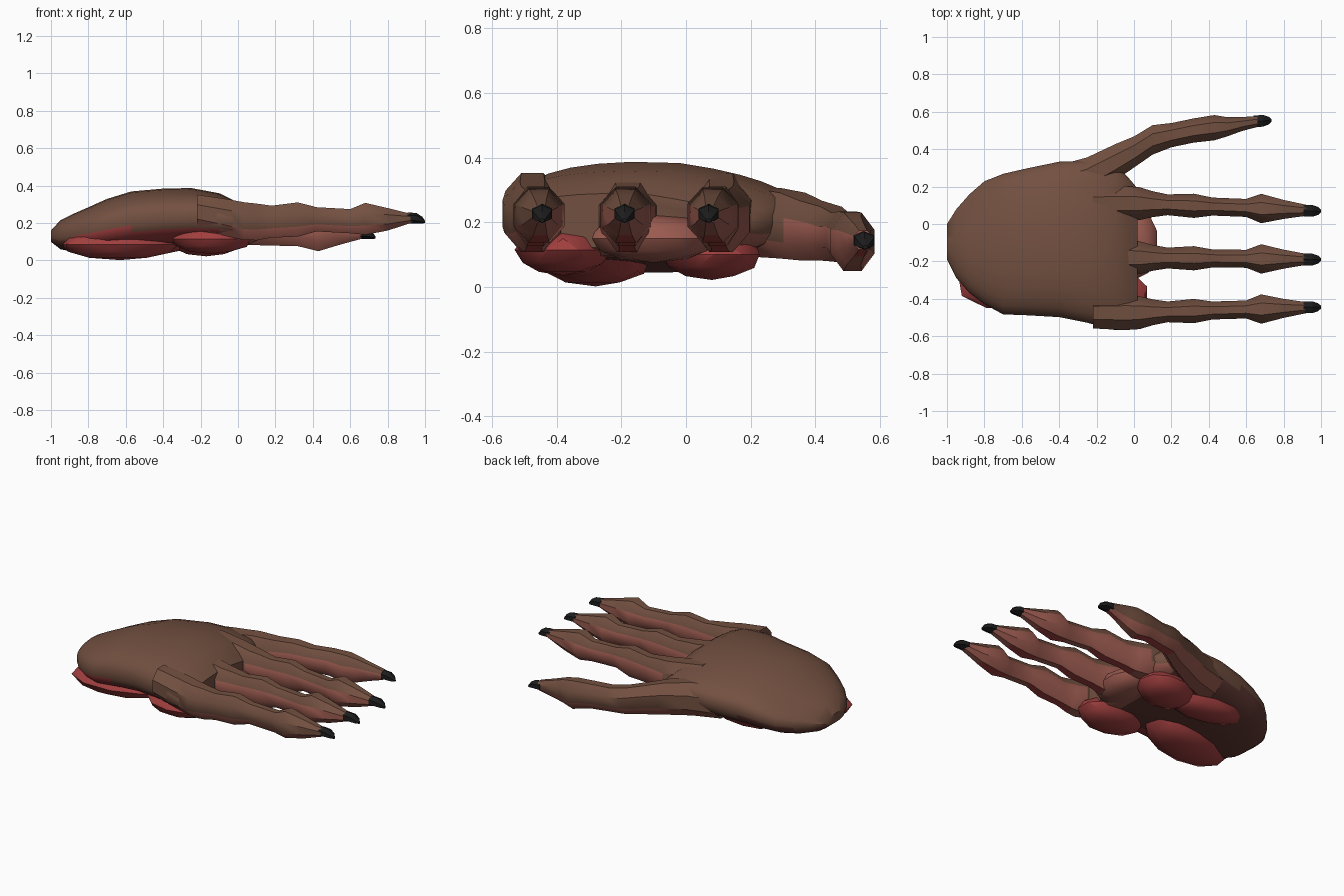
import bpy
import bmesh
from math import cos, sin, pi, radians, copysign
from mathutils import Vector

cube = bpy.data.objects.get("Cube")
if cube:
    bpy.data.objects.remove(cube, do_unlink=True)


def material(name, rgb):
    m = bpy.data.materials.new(name)
    m.use_nodes = True
    m.diffuse_color = (*rgb, 1)
    m.node_tree.nodes["Principled BSDF"].inputs["Base Color"].default_value = (*rgb, 1)
    return m


SKIN, FLESH, PAD, SHADE, CLAW = range(5)
MATS = [
    material("brown skin", (0.17, 0.08, 0.052)),
    material("pink flesh", (0.33, 0.105, 0.08)),
    material("red pad", (0.36, 0.05, 0.05)),
    material("dark underside", (0.12, 0.04, 0.033)),
    material("black claw", (0.012, 0.012, 0.012)),
]


def finish(name, bm, rule, angle=40):
    """Turn a bmesh into a shaded object, colouring each face by the rule."""
    bmesh.ops.recalc_face_normals(bm, faces=bm.faces)
    bm.normal_update()
    for f in bm.faces:
        f.material_index = rule(f.calc_center_median(), f.normal)
    mesh = bpy.data.meshes.new(name)
    bm.to_mesh(mesh)
    bm.free()
    for m in MATS:
        mesh.materials.append(m)
    ob = bpy.data.objects.new(name, mesh)
    bpy.context.collection.objects.link(ob)
    bpy.ops.object.select_all(action='DESELECT')
    ob.select_set(True)
    bpy.context.view_layer.objects.active = ob
    bpy.ops.object.shade_smooth_by_angle(angle=radians(angle))
    return ob


def loft(name, sections, sides, rule, power=2.0, droop=0.0, angle=40):
    """Skin rings given as (x, centre y, centre z, half width, half height)."""
    bm = bmesh.new()
    rings = []
    for x, y, z, w, h in sections:
        ring = []
        for i in range(sides):
            a = 2 * pi * (i + 0.5) / sides
            c, s = cos(a), sin(a)
            u = copysign(abs(c) ** (2 / power), c)
            v = copysign(abs(s) ** (2 / power), s)
            dz = droop * max(0, u - 0.1) * max(0, v)
            ring.append(bm.verts.new((x, y + w * u, z + h * v - dz)))
        rings.append(ring)
    for a, b in zip(rings, rings[1:]):
        for i in range(sides):
            j = (i + 1) % sides
            bm.faces.new((a[i], a[j], b[j], b[i]))
    bm.faces.new(rings[0])
    bm.faces.new(rings[-1])
    return finish(name, bm, rule, angle)


# Palm: x, y range, z range
PALM = [
    (-1.0, -0.19, 0.0, 0.10, 0.16),
    (-0.95, -0.29, 0.08, 0.06, 0.215),
    (-0.88, -0.37, 0.16, 0.045, 0.25),
    (-0.8, -0.43, 0.23, 0.045, 0.285),
    (-0.7, -0.485, 0.27, 0.05, 0.33),
    (-0.57, -0.49, 0.30, 0.06, 0.37),
    (-0.4, -0.50, 0.335, 0.075, 0.385),
    (-0.25, -0.53, 0.34, 0.085, 0.388),
    (-0.1, -0.57, 0.32, 0.09, 0.36),
    (-0.03, -0.57, 0.25, 0.095, 0.325),
    (0.02, -0.55, 0.19, 0.12, 0.29),
]


def palm_rule(c, n):
    if n.z > -0.3 or c.z > 0.17:
        return SKIN
    if c.x > -0.15:
        return FLESH
    return PAD if c.y < -0.35 else SHADE


loft("palm", [(x, (a + b) / 2, (c + d) / 2, (b - a) / 2, (d - c) / 2)
              for x, a, b, c, d in PALM], 28, palm_rule, power=2.5, droop=0.05)

# Fleshy pads under the palm: centre, half size, turn about z
PADS = {
    "outer_heel_pad": ((-0.63, -0.28, 0.085), (0.32, 0.17, 0.083), 10),
    "inner_heel_pad": ((-0.48, 0.08, 0.095), (0.25, 0.12, 0.065), -8),
    "outer_finger_pad": ((-0.14, -0.38, 0.115), (0.22, 0.15, 0.08), 0),
    "middle_finger_pad": ((-0.17, 0.08, 0.10), (0.2, 0.15, 0.078), 15),
    "finger_root_pad": ((0.0, -0.1, 0.15), (0.13, 0.2, 0.075), 0),
}
for name, (loc, size, turn) in PADS.items():
    bm = bmesh.new()
    bmesh.ops.create_icosphere(bm, subdivisions=2, radius=1)
    bmesh.ops.scale(bm, vec=size, verts=bm.verts)
    ob = finish(name, bm, lambda c, n: FLESH if "root" in name else PAD, 30)
    ob.location = loc
    ob.rotation_euler.z = radians(turn)

# Finger shape: x, half width, bottom z, top z
FINGER = [
    (-0.22, 0.09, 0.16, 0.36),
    (-0.05, 0.10, 0.12, 0.335),
    (0.03, 0.095, 0.10, 0.32),
    (0.10, 0.075, 0.10, 0.312),
    (0.18, 0.06, 0.115, 0.30),
    (0.32, 0.07, 0.12, 0.318),
    (0.42, 0.052, 0.15, 0.29),
    (0.60, 0.052, 0.14, 0.28),
    (0.68, 0.085, 0.13, 0.315),
    (0.80, 0.055, 0.155, 0.285),
    (0.93, 0.03, 0.20, 0.25),
]


def finger_rule(outer):
    """Skin on top, flesh on the sides and below; the outer side stays skin."""
    def rule(c, n):
        if n.z > 0.3 or c.x < 0.05 and n.z > -0.3:
            return SKIN
        if n.z > -0.3:
            return SKIN if n.y * outer > 0 else FLESH
        if n.z < -0.8 and (0.12 < c.x < 0.4 or 0.6 < c.x < 0.75):
            return PAD
        return FLESH
    return rule


def claw(name, x, y, z, slope):
    shape = [(-0.02, 0, 0.036, 0.03), (0.03, -0.002, 0.036, 0.027),
             (0.06, -0.012, 0.024, 0.018), (0.075, -0.022, 0.008, 0.006)]
    loft(name, [(x + dx, y + dx * slope, z + dz, w, h) for dx, dz, w, h in shape],
         6, lambda c, n: CLAW, angle=25)


for name, y0, y1, outer in [("inner_finger", 0.11, 0.07, 0),
                            ("middle_finger", -0.18, -0.19, 0),
                            ("outer_finger", -0.475, -0.445, -1)]:
    rings = [(x, y0 + (y1 - y0) * max(0, x), (lo + hi) / 2, w, (hi - lo) / 2)
             for x, w, lo, hi in FINGER]
    loft(name, rings, 8, finger_rule(outer))
    claw(name + "_claw", 0.925, y1, 0.228, 0)

# Thumb: x, y centre, z centre, half width, half height
THUMB = [
    (-0.42, 0.19, 0.20, 0.13, 0.11),
    (-0.25, 0.25, 0.20, 0.115, 0.115),
    (-0.1, 0.33, 0.19, 0.105, 0.11),
    (0.0, 0.385, 0.175, 0.09, 0.10),
    (0.10, 0.45, 0.165, 0.085, 0.09),
    (0.20, 0.475, 0.155, 0.07, 0.082),
    (0.32, 0.50, 0.155, 0.07, 0.085),
    (0.43, 0.515, 0.14, 0.073, 0.098),
    (0.50, 0.52, 0.145, 0.055, 0.08),
    (0.58, 0.535, 0.145, 0.04, 0.055),
    (0.66, 0.548, 0.145, 0.032, 0.032),
]
loft("thumb", THUMB, 8, finger_rule(1))
claw("thumb_claw", 0.66, 0.55, 0.145, 0.05)
